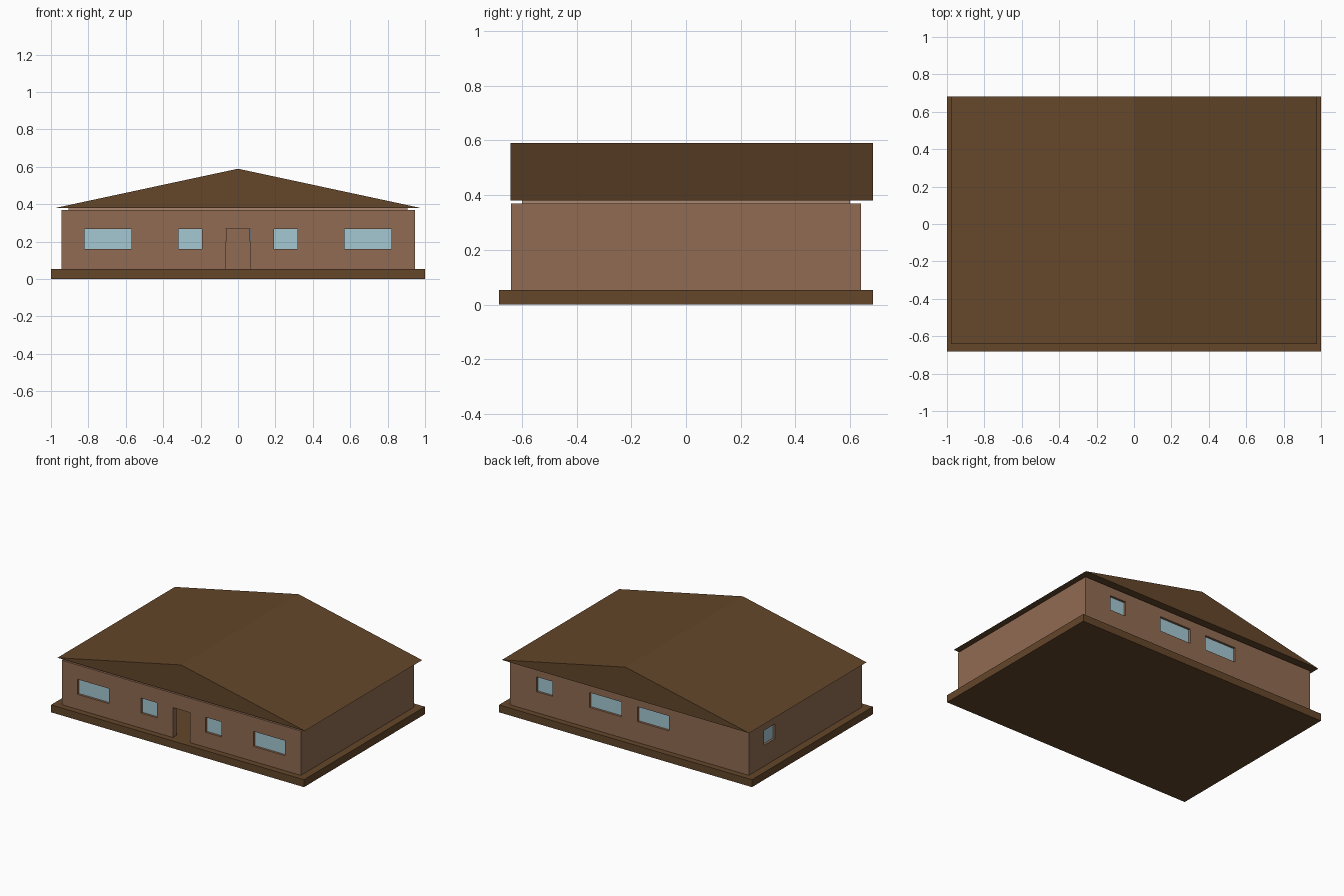
import bpy, bmesh
from mathutils import Matrix, Vector

if "Cube" in bpy.data.objects:
    bpy.data.objects.remove(bpy.data.objects["Cube"])


def material(name, rgb):
    m = bpy.data.materials.new(name)
    m.diffuse_color = (*rgb, 1)
    m.use_nodes = True
    m.node_tree.nodes["Principled BSDF"].inputs["Base Color"].default_value = m.diffuse_color
    return m


BROWN = material("dark_timber", (0.127, 0.061, 0.023))
WALL = material("wall_tan", (0.28, 0.147, 0.084))
CEIL = material("ceiling_tan", (0.40, 0.24, 0.16))
GLASS = material("glass", (0.376, 0.578, 0.658))


def finish(name, bm, mat=None):
    bmesh.ops.recalc_face_normals(bm, faces=bm.faces)
    me = bpy.data.meshes.new(name)
    bm.to_mesh(me)
    bm.free()
    ob = bpy.data.objects.new(name, me)
    bpy.context.collection.objects.link(ob)
    if mat:
        me.materials.append(mat)
    return ob


def boxes(name, extents, mat=None):
    """One object made of axis-aligned boxes (x0, x1, y0, y1, z0, z1)."""
    bm = bmesh.new()
    for x0, x1, y0, y1, z0, z1 in extents:
        mid = Vector((x0 + x1, y0 + y1, z0 + z1)) / 2
        size = Matrix.Diagonal((x1 - x0, y1 - y0, z1 - z0, 1))
        bmesh.ops.create_cube(bm, size=1, matrix=Matrix.Translation(mid) @ size)
    return finish(name, bm, mat)


def cut(target, cutter):
    mod = target.modifiers.new(cutter.name, 'BOOLEAN')
    mod.operation, mod.solver, mod.object = 'DIFFERENCE', 'EXACT', cutter
    cutter.hide_render = True
    cutter.hide_set(True)


WX, WY, T = 0.945, 0.64, 0.04      # wall half sizes and thickness
Z0, Z1 = 0.053, 0.37               # wall bottom and top
IX, IY = WX - T, WY - T

# Base slab
boxes("base_slab", [(-1, 1, -0.683, 0.683, 0, Z0)], BROWN)

# Openings: (wall, start, end, bottom, top)
windows = [("front", s * c - w / 2, s * c + w / 2, 0.16, 0.267)
           for c, w in ((0.695, 0.25), (0.255, 0.127)) for s in (-1, 1)]
windows += [("back", a, b, 0.202, 0.308)
            for a, b in ((0.608, 0.735), (0.063, 0.313), (-0.315, -0.065))]
windows += [("left", 0.343, 0.47, 0.202, 0.308)]
door = ("front", -0.067, 0.067, 0.03, 0.267)


def opening(spec, half):
    """Box in a wall, centred in its thickness."""
    side, a, b, z0, z1 = spec
    if side == "left":
        c = -WX + T / 2
        return (c - half, c + half, a, b, z0, z1)
    c = (WY - T / 2) * (-1 if side == "front" else 1)
    return (a, b, c - half, c + half, z0, z1)


# Hollow walls with window and door openings
walls = boxes("walls", [(-WX, WX, -WY, WY, Z0, Z1)], WALL)
cut(walls, boxes("room_cutter", [(-IX, IX, -IY, IY, 0, 0.5)]))
cut(walls, boxes("opening_cutter", [opening(w, 0.05) for w in windows + [door]]))

# Glass panes
for i, w in enumerate(windows):
    boxes(f"{w[0]}_window_{i + 1}", [opening(w, 0.004)], GLASS)

# Ceiling slab showing below the roof
boxes("ceiling", [(-IX, IX, -IY, IY, Z1 - 0.002, 0.382)], CEIL)

# Gable roof, a triangular profile extruded front to back
bm = bmesh.new()
gable = bm.faces.new([bm.verts.new((x, -0.642, z))
                      for x, z in ((-0.978, 0.38), (0.978, 0.38), (0, 0.59))])
ext = bmesh.ops.extrude_face_region(bm, geom=[gable], use_keep_orig=True)
bmesh.ops.translate(bm, vec=(0, 1.325, 0),
                    verts=[v for v in ext["geom"] if isinstance(v, bmesh.types.BMVert)])
finish("gable_roof", bm, BROWN)
